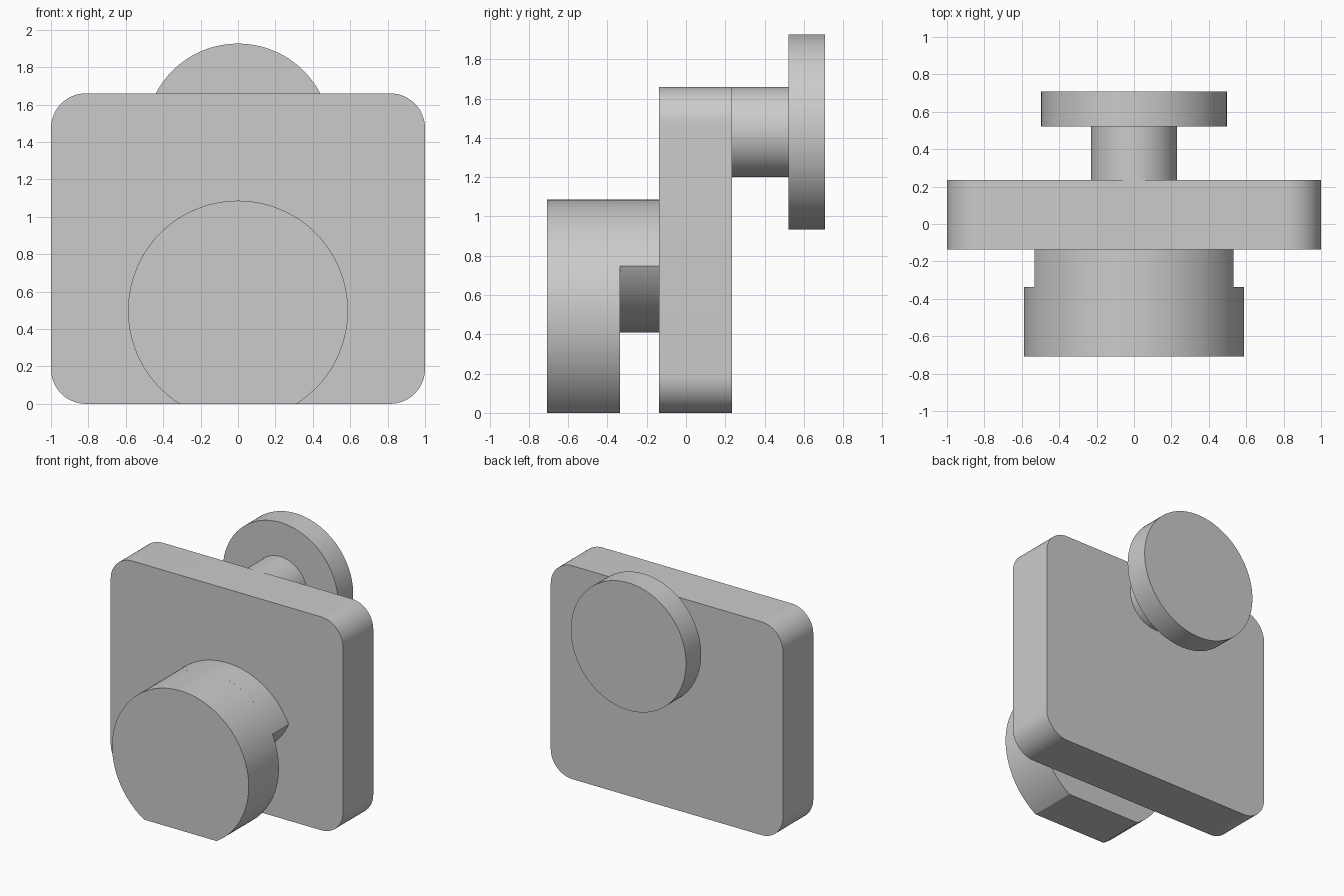
import bpy
import bmesh
from math import asin, cos, pi, radians, sin

cube = bpy.data.objects.get("Cube")
if cube:
    bpy.data.objects.remove(cube, do_unlink=True)

grey = bpy.data.materials.new("light grey")
grey.use_nodes = True
color = (0.6, 0.6, 0.6, 1)
grey.diffuse_color = color
grey.node_tree.nodes["Principled BSDF"].inputs["Base Color"].default_value = color


def arc(x, z, radius, start, end, steps):
    """Points of an arc in the xz plane."""
    angles = [start + (end - start) * i / steps for i in range(steps + 1)]
    return [(x + radius * cos(a), z + radius * sin(a)) for a in angles]


def extrude(name, profile, front, back):
    """Solid with an xz outline running from front to back along y."""
    bm = bmesh.new()
    face = bm.faces.new([bm.verts.new((x, front, z)) for x, z in profile])
    side = bmesh.ops.extrude_face_region(bm, geom=[face])
    verts = [v for v in side["geom"] if isinstance(v, bmesh.types.BMVert)]
    bmesh.ops.translate(bm, verts=verts, vec=(0, back - front, 0))
    bmesh.ops.recalc_face_normals(bm, faces=bm.faces)
    mesh = bpy.data.meshes.new(name)
    bm.to_mesh(mesh)
    bm.free()
    mesh.materials.append(grey)
    obj = bpy.data.objects.new(name, mesh)
    bpy.context.collection.objects.link(obj)
    bpy.ops.object.select_all(action="DESELECT")
    obj.select_set(True)
    bpy.context.view_layer.objects.active = obj
    bpy.ops.object.shade_smooth_by_angle(angle=radians(30))
    return obj


def disc(x, z, radius):
    return arc(x, z, radius, 0, 2 * pi, 96)[:-1]


# Rounded plate
height, corner = 1.66, 0.187
plate = []
for i, (sx, sz) in enumerate([(1, 1), (-1, 1), (-1, -1), (1, -1)]):
    cx = sx * (1 - corner)
    cz = height / 2 + sz * (height / 2 - corner)
    plate += arc(cx, cz, corner, i * pi / 2, (i + 1) * pi / 2, 16)
extrude("plate", plate, -0.137, 0.235)

# Front knob, cut flat along the base
radius, low, high = 0.588, 0.498, 0.997
cut = asin(low / radius)
extrude("front_knob", arc(0, low, radius, -cut, pi + cut, 96), -0.708, -0.337)

# Lens-shaped neck where two equal circles overlap
tip = asin((high - low) / 2 / radius)
neck = arc(0, low, radius, tip, pi - tip, 64)
neck += arc(0, high, radius, pi + tip, 2 * pi - tip, 64)[1:-1]
extrude("front_neck", neck, -0.337, -0.137)

# Rear stem and disc
extrude("rear_stem", disc(0, 1.43, 0.23), 0.235, 0.522)
extrude("rear_disc", disc(0, 1.43, 0.496), 0.522, 0.708)
